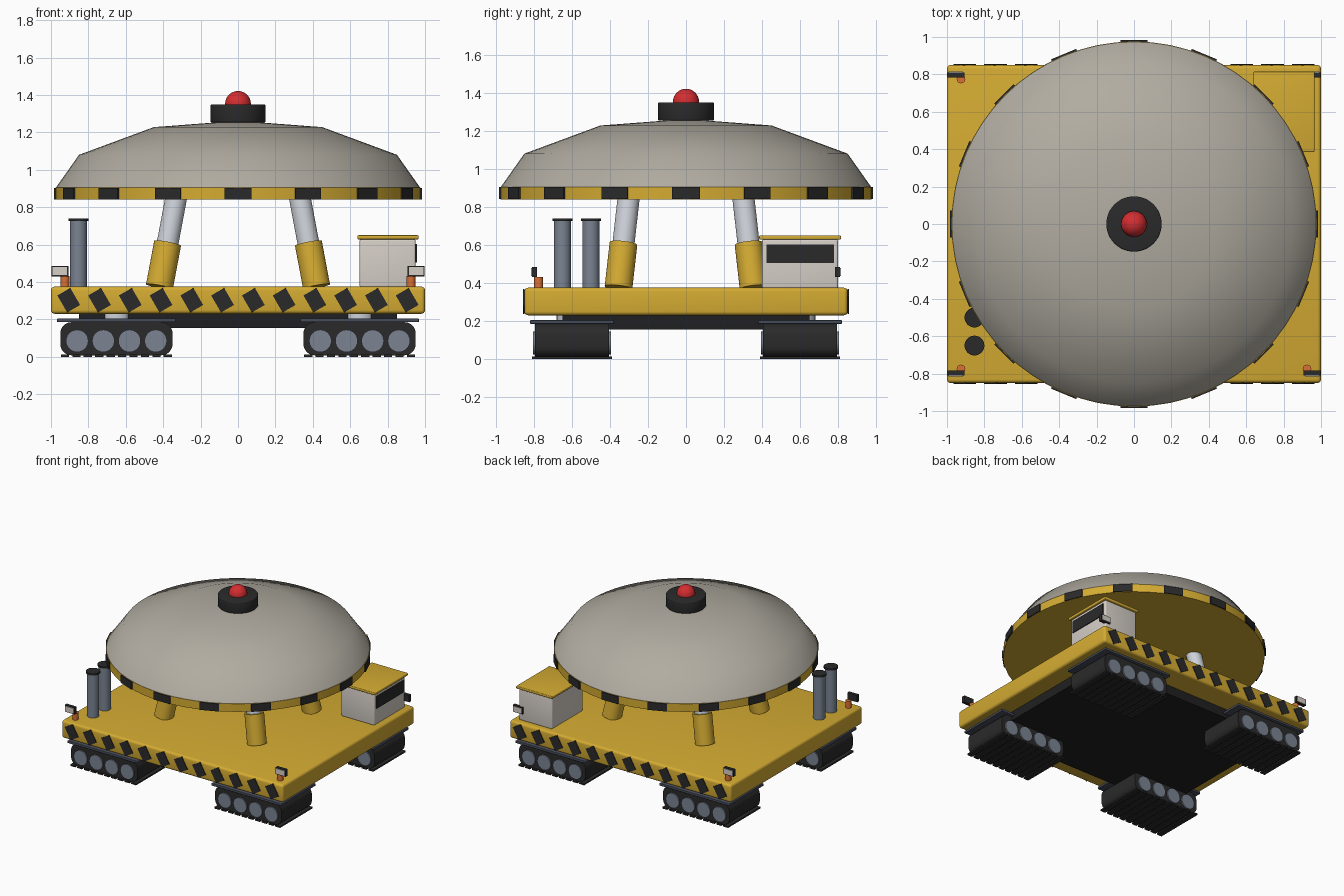
import bpy, bmesh, math
from mathutils import Matrix, Vector

if "Cube" in bpy.data.objects:
    bpy.data.objects.remove(bpy.data.objects["Cube"])


def mat(name, r, g, b):
    m = bpy.data.materials.new(name)
    lin = lambda c: ((c / 255 + 0.055) / 1.055) ** 2.4
    m.diffuse_color = (lin(r), lin(g), lin(b), 1)
    m.use_nodes = True
    m.node_tree.nodes["Principled BSDF"].inputs["Base Color"].default_value = m.diffuse_color
    return m


YELLOW = mat("safety_yellow", 212, 171, 50)
DOME = mat("dome_grey", 177, 172, 161)
BLACK = mat("matt_black", 42, 42, 43)
WHITE = mat("cabin_white", 214, 207, 199)
SILVER = mat("rod_silver", 205, 210, 217)
STEEL = mat("steel_grey", 123, 132, 146)
DARK = mat("dark_steel", 72, 77, 90)
RED = mat("beacon_red", 212, 45, 48)
ORANGE = mat("marker_orange", 218, 112, 52)
UNDER = mat("chassis_black", 32, 32, 34)


def finish(name, bm, material, angle=35):
    bmesh.ops.recalc_face_normals(bm, faces=bm.faces)
    me = bpy.data.meshes.new(name)
    bm.to_mesh(me)
    bm.free()
    ob = bpy.data.objects.new(name, me)
    bpy.context.collection.objects.link(ob)
    me.materials.append(material)
    bpy.ops.object.select_all(action='DESELECT')
    ob.select_set(True)
    bpy.context.view_layer.objects.active = ob
    bpy.ops.object.shade_smooth_by_angle(angle=math.radians(angle))
    return ob


def box(name, lo, hi, material, bevel=0, along=None, rot=None):
    """Box from corner to corner; bevel all edges, or only those parallel to one axis."""
    lo, hi = Vector(lo), Vector(hi)
    bm = bmesh.new()
    bmesh.ops.create_cube(bm, size=1)
    bmesh.ops.scale(bm, vec=hi - lo, verts=bm.verts)
    if bevel:
        edges = [e for e in bm.edges if along is None
                 or abs((e.verts[0].co - e.verts[1].co)[along]) > 1e-4]
        bmesh.ops.bevel(bm, geom=edges, offset=bevel, segments=4 if along is None else 6,
                        profile=0.5, affect='EDGES')
    if rot:
        bm.transform(rot)
    bm.transform(Matrix.Translation((lo + hi) / 2))
    return finish(name, bm, material)


def rod(name, a, b, r, material, segs=32, bevel=0):
    """Cylinder between two points."""
    a, b = Vector(a), Vector(b)
    bm = bmesh.new()
    bmesh.ops.create_cone(bm, cap_ends=True, segments=segs, radius1=r, radius2=r,
                          depth=(b - a).length)
    if bevel:
        rim = [e for e in bm.edges if abs(e.verts[0].co.z - e.verts[1].co.z) < 1e-5]
        bmesh.ops.bevel(bm, geom=rim, offset=bevel, segments=3, profile=0.5, affect='EDGES')
    bm.transform(Matrix.Translation((a + b) / 2) @ (b - a).to_track_quat('Z', 'Y').to_matrix().to_4x4())
    return finish(name, bm, material)


def lathe(name, profile, material, segs=64):
    bm = bmesh.new()
    vs = [bm.verts.new((r, 0, z)) for r, z in profile]
    es = [bm.edges.new(p) for p in zip(vs, vs[1:])]
    bmesh.ops.spin(bm, geom=vs + es, axis=(0, 0, 1), cent=(0, 0, 0), angle=math.tau, steps=segs)
    bmesh.ops.remove_doubles(bm, verts=bm.verts, dist=1e-4)
    return finish(name, bm, material, 45)


# Deck and chassis
box("deck", (-1, -0.85, 0.23), (1, 0.85, 0.375), YELLOW, 0.02)
box("chassis", (-0.85, -0.65, 0.155), (0.85, 0.65, 0.235), UNDER)

# Hazard stripes on front and back
for side, s in (("front", -1), ("back", 1)):
    for i in range(12):
        x = -0.905 + i * 0.1645
        box(side + "_stripe", (x - 0.04, s * 0.852 - 0.004, 0.25), (x + 0.04, s * 0.852 + 0.004, 0.355),
            BLACK, rot=Matrix.Rotation(math.radians(-30 * s * -1), 4, 'Y'))

for sx in (-1, 1):
    for sy in (-1, 1):
        cx, cy = sx * 0.65, sy * 0.6
        # Crawler track units
        box("track_belt", (cx - 0.3, cy - 0.195, 0.008), (cx + 0.3, cy + 0.195, 0.185), BLACK, 0.06, along=1)
        box("track_plate", (cx - 0.317, cy - 0.22, 0.185), (cx + 0.317, cy + 0.22, 0.205), DARK, 0.004)
        rod("track_pivot", (cx, cy, 0.2), (cx, cy, 0.235), 0.08, SILVER)
        for i in range(4):
            x = cx - 0.21 + 0.14 * i
            rod("track_roller", (x, cy - 0.205, 0.085), (x, cy + 0.205, 0.085), 0.06, STEEL, 24)
        for i in range(10):
            x = cx - 0.275 + i * 0.0611
            box("track_shoe", (x - 0.022, cy - 0.21, 0), (x + 0.022, cy + 0.21, 0.012), BLACK)

        # Slanted hydraulic lifts
        foot = Vector((sx * 0.42, sy * 0.355, 0.375))
        head = Vector((sx * 0.325, sy * 0.298, 0.88))
        rod("lift_sleeve", foot, foot.lerp(head, 0.46), 0.073, YELLOW)
        rod("lift_rod", foot.lerp(head, 0.4), head, 0.058, SILVER)

        # Corner lamps and marker lights
        lx, ly = sx * 0.952, sy * 0.797
        box("lamp_housing", (lx - 0.045, ly - 0.013, 0.43), (lx + 0.045, ly + 0.013, 0.485), BLACK)
        py = ly + sy * 0.0155
        box("lamp_lens", (lx - 0.039, py - 0.003, 0.436), (lx + 0.039, py + 0.003, 0.479), WHITE)
        rod("marker_light", (sx * 0.925, sy * 0.775, 0.37), (sx * 0.925, sy * 0.775, 0.432), 0.023, ORANGE, 20)

# Domed platform with striped rim
lathe("rim", [(0, 0.84), (0.976, 0.84), (0.976, 0.905), (0, 0.905)], YELLOW)
lathe("dome", [(0.975, 0.903), (0.85, 1.08), (0.45, 1.228), (0, 1.262)], DOME)
for i in range(16):
    a = i * math.tau / 16
    c = Vector((0.978 * math.cos(a), 0.978 * math.sin(a), 0.8725))
    h = Vector((0.005, 0.073, 0.031))
    box("rim_stripe", c - h, c + h, BLACK, rot=Matrix.Rotation(a, 4, 'Z'))

# Beacon on top
rod("beacon_base", (0, 0, 1.253), (0, 0, 1.35), 0.148, BLACK, 48, 0.008)
bm = bmesh.new()
bmesh.ops.create_uvsphere(bm, u_segments=32, v_segments=16, radius=0.069)
bm.transform(Matrix.Translation((0, 0, 1.352)))
finish("beacon", bm, RED)

# Operator cabin
box("cabin", (0.65, 0.4, 0.37), (0.95, 0.8, 0.63), WHITE, 0.012)
box("cabin_roof", (0.638, 0.385, 0.628), (0.965, 0.815, 0.65), YELLOW, 0.006)
box("cabin_window", (0.948, 0.423, 0.505), (0.957, 0.777, 0.603), BLACK)

# Exhaust stacks
for y in (-0.65, -0.5):
    rod("exhaust_stack", (-0.853, y, 0.37), (-0.853, y, 0.728), 0.045, STEEL)
    rod("exhaust_cap", (-0.853, y, 0.725), (-0.853, y, 0.74), 0.053, BLACK)
